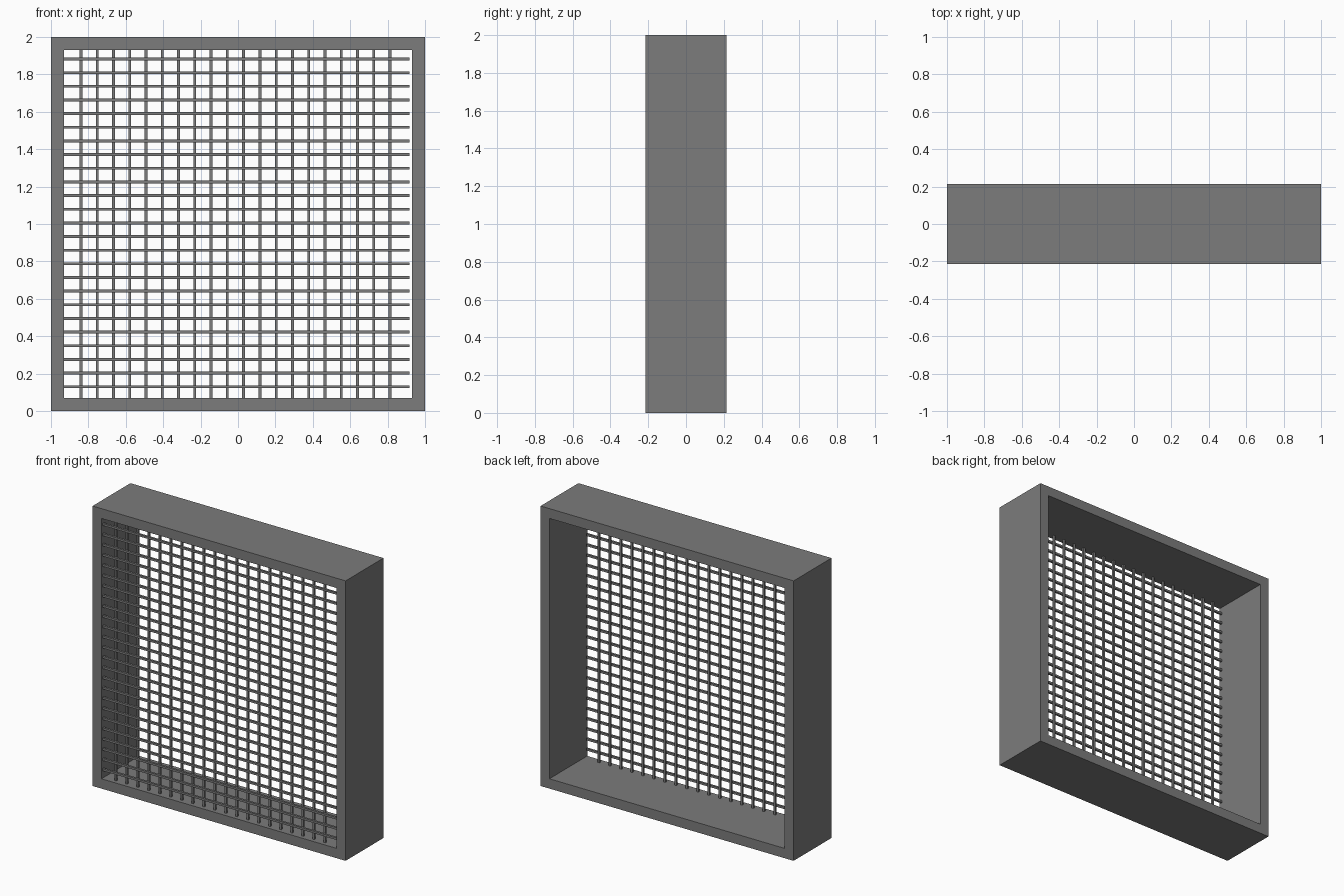
import bpy
import bmesh
from mathutils import Matrix, Vector

cube = bpy.data.objects.get("Cube")
if cube:
    bpy.data.objects.remove(cube, do_unlink=True)

HALF, DEPTH, WALL = 1.0, 0.427, 0.07
FRONT = -DEPTH / 2
BAR = 0.015

grey = bpy.data.materials.new("mid grey")
grey.use_nodes = True
colour = (0.2, 0.2, 0.2, 1)
grey.diffuse_color = colour
grey.node_tree.nodes["Principled BSDF"].inputs["Base Color"].default_value = colour


def make_object(name, bm):
    mesh = bpy.data.meshes.new(name)
    bm.to_mesh(mesh)
    bm.free()
    mesh.materials.append(grey)
    obj = bpy.data.objects.new(name, mesh)
    bpy.context.collection.objects.link(obj)
    return obj


def bar(name, size, location, count, step):
    """One square bar repeated at an even spacing."""
    bm = bmesh.new()
    bmesh.ops.create_cube(bm, size=1, matrix=Matrix.Diagonal(Vector((*size, 1))))
    obj = make_object(name, bm)
    obj.location = location
    array = obj.modifiers.new("repeat", 'ARRAY')
    array.use_relative_offset = False
    array.use_constant_offset = True
    array.constant_offset_displace = step
    array.count = count
    return obj


# Square frame: front ring extruded back
bm = bmesh.new()
corners = [(-1, -1), (1, -1), (1, 1), (-1, 1)]
outer, inner = [[bm.verts.new((r * x, FRONT, HALF + r * z)) for x, z in corners]
                for r in (HALF, HALF - WALL)]
for i in range(4):
    j = (i + 1) % 4
    bm.faces.new((outer[i], outer[j], inner[j], inner[i]))
ring = bm.faces[:]
back = bmesh.ops.extrude_face_region(bm, geom=ring, use_keep_orig=True)["geom"]
bmesh.ops.translate(bm, vec=(0, DEPTH, 0),
                    verts=[v for v in back if isinstance(v, bmesh.types.BMVert)])
bmesh.ops.recalc_face_normals(bm, faces=bm.faces[:])
make_object("frame", bm)

# Grille: horizontal bars in front, vertical bars just behind
bar("horizontal_bars", (1.85, BAR, BAR), (-0.007, FRONT + 0.02, 0.13), 25, (0, 0, 0.073))
bar("vertical_bars", (BAR, BAR, 1.86), (-0.84, FRONT + 0.035, 1), 20, (0.087, 0, 0))
